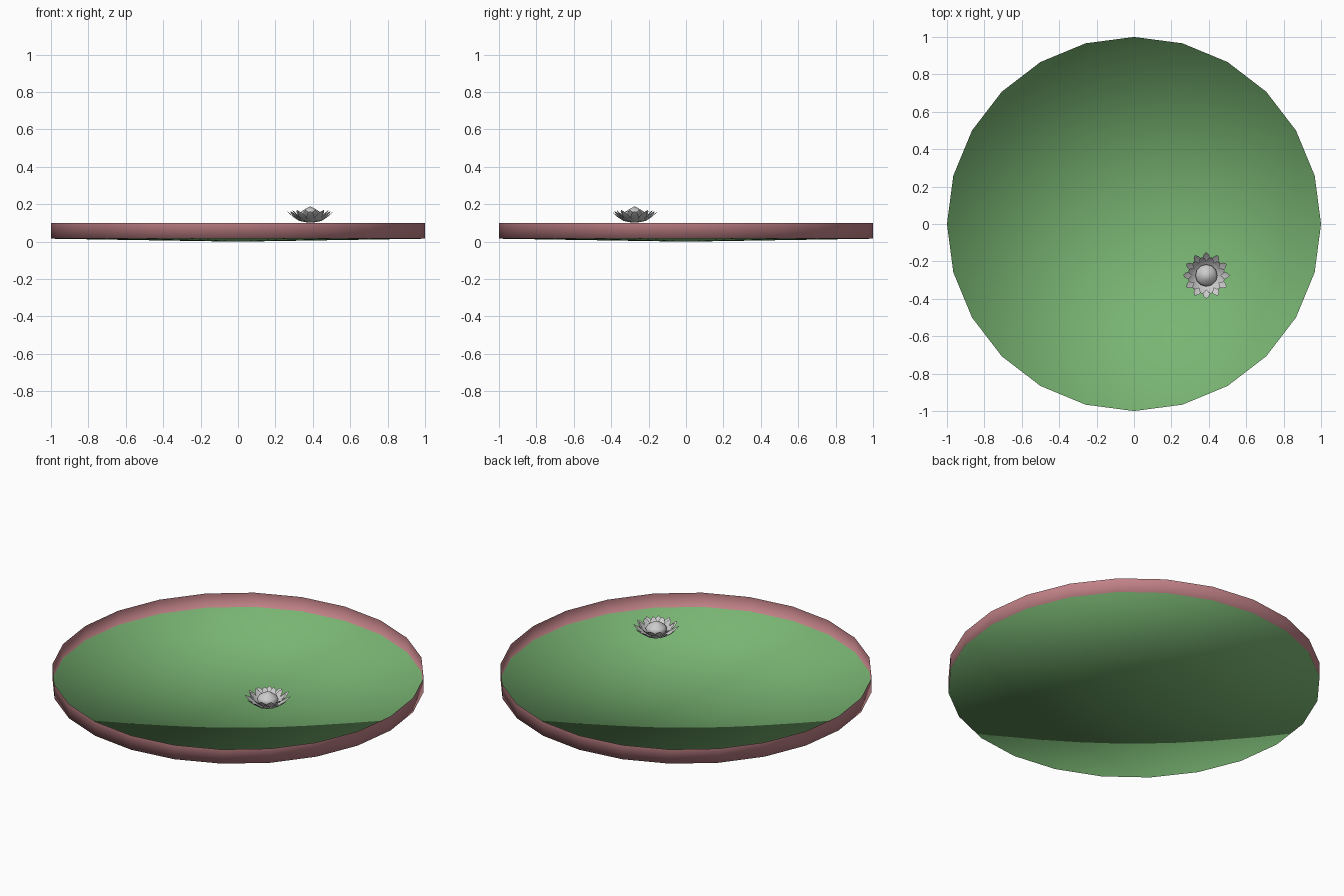
import bpy, math

if "Cube" in bpy.data.objects:
    bpy.data.objects.remove(bpy.data.objects["Cube"])

def make_object(name, verts, faces, colors=(), smooth=True):
    me = bpy.data.meshes.new(name)
    me.from_pydata(verts, [], faces)
    for label, c in colors:
        m = bpy.data.materials.new(label)
        m.diffuse_color = c
        m.use_nodes = True
        m.node_tree.nodes["Principled BSDF"].inputs["Base Color"].default_value = m.diffuse_color
        me.materials.append(m)
    ob = bpy.data.objects.new(name, me)
    bpy.context.collection.objects.link(ob)
    for p in me.polygons:
        p.use_smooth = smooth
    return ob

def ring(r, z, n, c=(0, 0)):
    return [(c[0] + r * math.cos(2 * math.pi * i / n),
             c[1] + r * math.sin(2 * math.pi * i / n), z) for i in range(n)]

# Leaf: shallow cone floor with an open upright rim, one smooth sheet
N = 24
verts = [(0, 0, 0)] + ring(1, 0.016, N) + ring(1, 0.1, N)
floor = [(0, 1 + i, 1 + (i + 1) % N) for i in range(N)]
rim = [(1 + i, 1 + N + i, 1 + N + (i + 1) % N, 1 + (i + 1) % N) for i in range(N)]
leaf = make_object("lily_pad", verts, floor + rim,
                   [("green", (0.19, 0.46, 0.17, 1)), ("pink", (0.53, 0.22, 0.24, 1))])
for p in leaf.data.polygons[N:]:
    p.material_index = 1

# Flower: rings of cupped pointed petals around a bud
CENTRE = (0.387, -0.275)

def petal_ring(name, count, offset, profile):
    """profile rows: radius, height, half width"""
    verts, faces = [], []
    for k in range(count):
        a = 2 * math.pi * (k + offset) / count
        ca, sa = math.cos(a), math.sin(a)
        base = len(verts)
        for r, z, w in profile:
            for s in (-1, 0, 1):
                zz = z + (0.25 * w if s else 0)
                verts.append((CENTRE[0] + r * ca - s * w * sa,
                              CENTRE[1] + r * sa + s * w * ca, zz))
        for j in range(len(profile) - 1):
            for s in (0, 1):
                b = base + j * 3 + s
                faces.append((b, b + 3, b + 4, b + 1))
    return make_object(name, verts, faces)

petal_ring("outer_petals", 12, 0, [(0.015, 0.102, 0.008), (0.06, 0.111, 0.018),
           (0.09, 0.131, 0.021), (0.112, 0.150, 0.014), (0.123, 0.162, 0.002)])
petal_ring("middle_petals", 12, 0.5, [(0.015, 0.105, 0.008), (0.05, 0.117, 0.018),
           (0.074, 0.138, 0.020), (0.092, 0.157, 0.013), (0.1, 0.168, 0.002)])

# Bud: onion shape closing to a point
n = 12
rows = [(0.025, 0.105), (0.05, 0.122), (0.059, 0.143), (0.05, 0.16), (0.025, 0.176)]
verts = []
for r, z in rows:
    verts += ring(r, z, n, CENTRE)
verts.append((CENTRE[0], CENTRE[1], 0.189))
faces = [(j * n + i, j * n + (i + 1) % n, (j + 1) * n + (i + 1) % n, (j + 1) * n + i)
         for j in range(len(rows) - 1) for i in range(n)]
top = (len(rows) - 1) * n
faces += [(top + i, top + (i + 1) % n, len(verts) - 1) for i in range(n)]
make_object("flower_bud", verts, faces)
